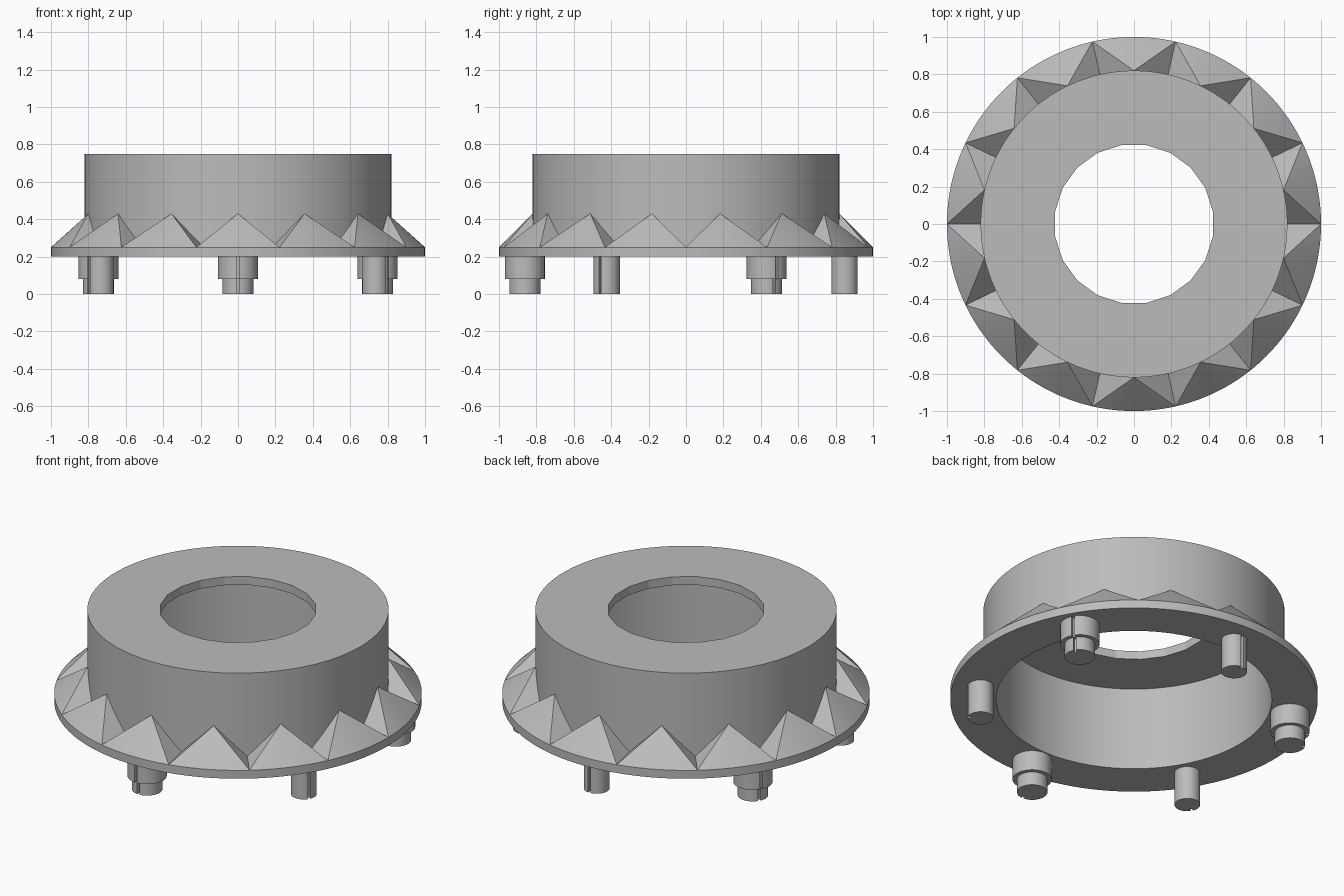
import bpy, bmesh, math
from mathutils import Matrix

cube = bpy.data.objects.get("Cube")
if cube:
    bpy.data.objects.remove(cube, do_unlink=True)

grey = bpy.data.materials.new("plain_grey")
grey.use_nodes = True
COLOUR = (0.5, 0.5, 0.5, 1)
grey.diffuse_color = COLOUR
grey.node_tree.nodes["Principled BSDF"].inputs["Base Color"].default_value = COLOUR

SEGMENTS = 280
TEETH = 14
HOLE_SIDES = 20
RIM_R, DRUM_R, BORE_R, HOLE_R = 1.0, 0.82, 0.75, 0.422
BASE_Z, RIM_Z, TOOTH_Z, LID_Z, TOP_Z = 0.2, 0.25, 0.43, 0.7, 0.75


def polar(r, a, z):
    return (r * math.cos(a), r * math.sin(a), z)


def finish(name, bm):
    """Turn a bmesh into a grey object with sharp edges kept."""
    bmesh.ops.recalc_face_normals(bm, faces=bm.faces)
    mesh = bpy.data.meshes.new(name)
    bm.to_mesh(mesh)
    bm.free()
    mesh.materials.append(grey)
    obj = bpy.data.objects.new(name, mesh)
    bpy.context.collection.objects.link(obj)
    bpy.ops.object.select_all(action="DESELECT")
    obj.select_set(True)
    bpy.context.view_layer.objects.active = obj
    bpy.ops.object.shade_smooth_by_angle(angle=math.radians(25))
    return obj


def hole_radius(a):
    """Distance to the edge of a regular polygon at angle a."""
    step = math.tau / HOLE_SIDES
    return HOLE_R / math.cos((a + step / 2) % step - step / 2)


# Flanged drum with a lid and a polygonal hole
bm = bmesh.new()
rings = []
for i in range(SEGMENTS):
    a = math.tau * i / SEGMENTS
    h = hole_radius(a)
    profile = [(RIM_R, BASE_Z), (RIM_R, RIM_Z), (DRUM_R, RIM_Z), (DRUM_R, TOP_Z),
               (h, TOP_Z), (h, LID_Z), (BORE_R, LID_Z), (BORE_R, BASE_Z)]
    rings.append([bm.verts.new(polar(r, a, z)) for r, z in profile])
for i, ring in enumerate(rings):
    after = rings[(i + 1) % SEGMENTS]
    for j in range(len(ring)):
        k = (j + 1) % len(ring)
        bm.faces.new((ring[j], after[j], after[k], ring[k]))
finish("flanged_drum", bm)

# Ring of pointed teeth sloping from the rim up to the drum wall
bm = bmesh.new()
per_tooth = SEGMENTS // TEETH
for t in range(TEETH):
    start = math.tau * t / TEETH
    end = math.tau * (t + 1) / TEETH
    arc = [bm.verts.new(polar(RIM_R, start + (end - start) * i / per_tooth, RIM_Z))
           for i in range(per_tooth + 1)]
    apex = bm.verts.new(polar(DRUM_R, (start + end) / 2, TOOTH_Z))
    foot_a = bm.verts.new(polar(DRUM_R, start, RIM_Z))
    foot_b = bm.verts.new(polar(DRUM_R, end, RIM_Z))
    for p, q in zip(arc, arc[1:]):
        bm.faces.new((p, q, apex))
    bm.faces.new((arc[0], apex, foot_a))
    bm.faces.new((arc[-1], foot_b, apex))
    bm.faces.new((foot_a, apex, foot_b))
    bm.faces.new(arc[::-1] + [foot_a, foot_b])
finish("rim_teeth", bm)


def add_peg(bm, r, z0, z1, sides=40, slit=0.008, depth=0.02):
    """Upright cylinder with a thin slit along its +x side."""
    gap = math.asin(slit / r)
    outline = [polar(r, gap + (math.tau - 2 * gap) * i / sides, z0)
               for i in range(sides + 1)]
    outline += [(r - depth, -slit, z0), (r - depth, slit, z0)]
    low = [bm.verts.new(p) for p in outline]
    high = [bm.verts.new((x, y, z1)) for x, y, _ in outline]
    bm.faces.new(low[::-1])
    bm.faces.new(high)
    for i in range(len(low)):
        k = (i + 1) % len(low)
        bm.faces.new((low[i], low[k], high[k], high[i]))


# Six feet: stepped and plain ones alternate, slits facing outward
for i in range(6):
    angle = math.radians(60 * i - 90)
    bm = bmesh.new()
    if i % 2 == 0:
        name, reach = "stepped_foot", 0.862
        add_peg(bm, 0.107, 0.08, BASE_Z)
        add_peg(bm, 0.083, 0, 0.08)
    else:
        name, reach = "plain_foot", 0.848
        add_peg(bm, 0.07, 0, BASE_Z)
    place = Matrix.Rotation(angle, 4, "Z") @ Matrix.Translation((reach, 0, 0))
    bmesh.ops.transform(bm, matrix=place, verts=bm.verts)
    finish(f"{name}_{i // 2 + 1}", bm)
